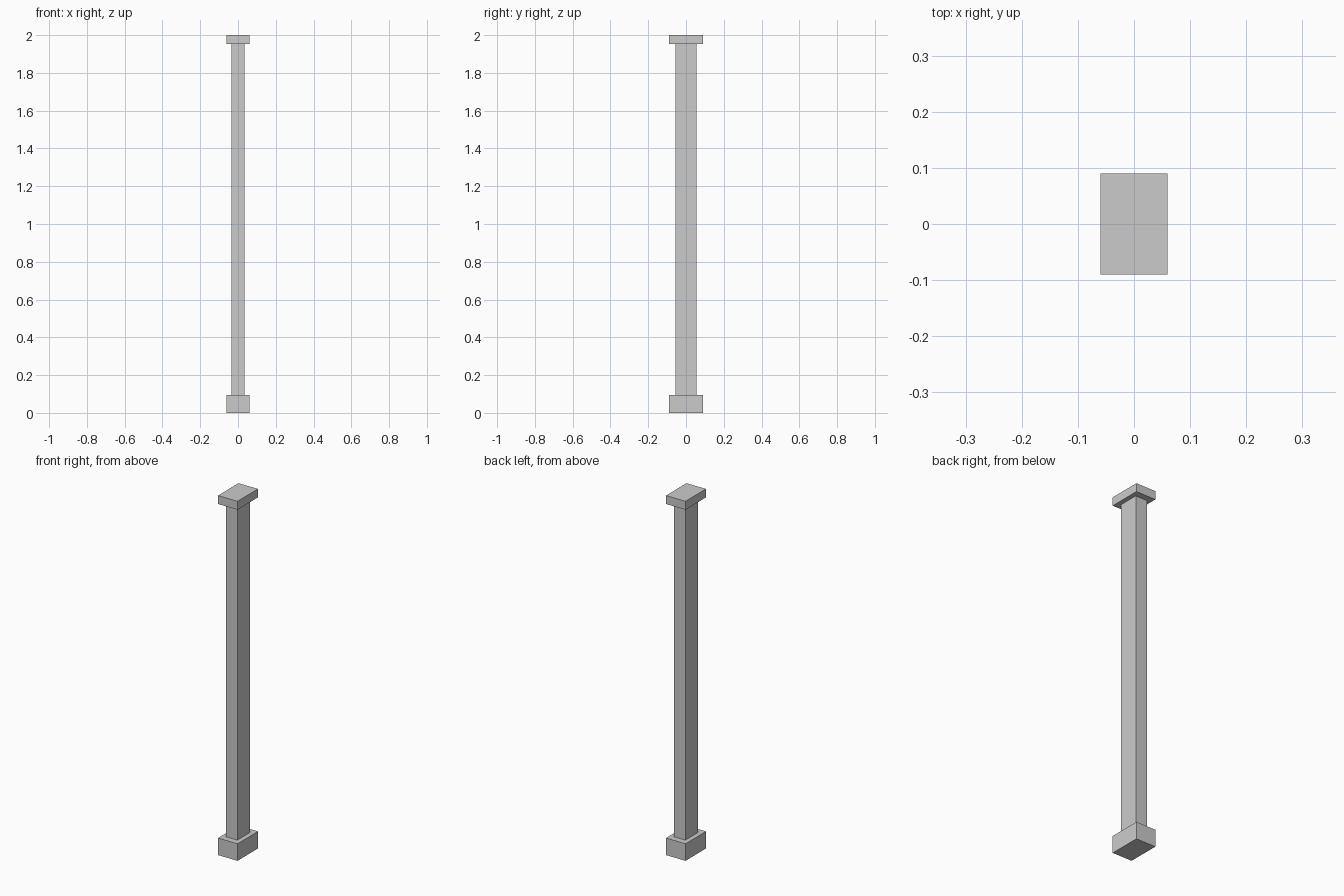
import bpy

if "Cube" in bpy.data.objects:
    bpy.data.objects.remove(bpy.data.objects["Cube"])


def box(name, width, depth, z0, z1):
    """Centred box spanning z0..z1."""
    bpy.ops.mesh.primitive_cube_add(size=1, location=(0, 0, (z0 + z1) / 2))
    ob = bpy.context.object
    ob.name = name
    ob.scale = (width, depth, z1 - z0)
    bpy.ops.object.transform_apply(location=False, rotation=False, scale=True)
    return ob


BASE_TOP, CAP_BOTTOM, HEIGHT = 0.095, 1.953, 2.0

# Foot block, slender shaft and thin cap
box("post_base", 0.12, 0.18, 0, BASE_TOP)
box("post_shaft", 0.07, 0.11, BASE_TOP, CAP_BOTTOM)
box("post_cap", 0.12, 0.18, CAP_BOTTOM, HEIGHT)
